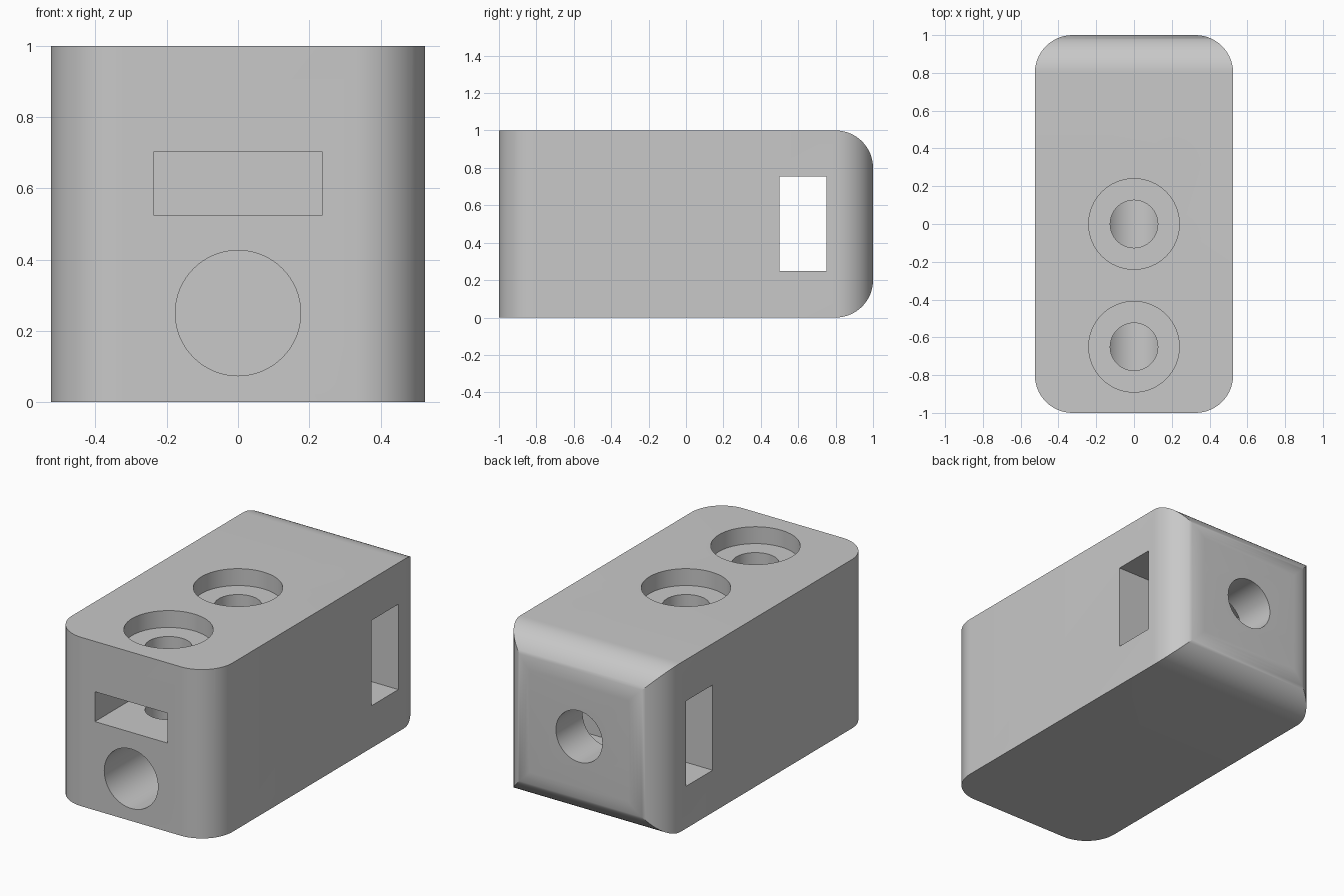
import bpy, math

if "Cube" in bpy.data.objects:
    bpy.data.objects.remove(bpy.data.objects["Cube"])

grey = bpy.data.materials.new("plain grey")
grey.diffuse_color = (0.58, 0.58, 0.58, 1)
grey.use_nodes = True
grey.node_tree.nodes["Principled BSDF"].inputs["Base Color"].default_value = grey.diffuse_color

W, R, N = 0.525, 0.2, 16  # half width, edge radius, arc steps


def prism(name, profile, place, lo, hi):
    """Extrude a 2D profile from lo to hi; place maps (u, v, w) to xyz."""
    n = len(profile)
    verts = [place(u, v, w) for w in (lo, hi) for u, v in profile]
    faces = [list(range(n))[::-1], list(range(n, 2 * n))]
    faces += [[i, (i + 1) % n, n + (i + 1) % n, n + i] for i in range(n)]
    mesh = bpy.data.meshes.new(name)
    mesh.from_pydata(verts, [], faces)
    mesh.materials.append(grey)
    obj = bpy.data.objects.new(name, mesh)
    bpy.context.collection.objects.link(obj)
    bpy.context.view_layer.objects.active = obj
    bpy.ops.object.select_all(action='DESELECT')
    obj.select_set(True)
    bpy.ops.object.mode_set(mode='EDIT')
    bpy.ops.mesh.select_all(action='SELECT')
    bpy.ops.mesh.normals_make_consistent(inside=False)
    bpy.ops.object.mode_set(mode='OBJECT')
    return obj


def rounded(u0, u1, v0, v1, corners):
    """Rectangle with a radius (or zero) per corner, from upper right anticlockwise."""
    out = []
    centres = [(u1, v1, -1, -1), (u0, v1, 1, -1), (u0, v0, 1, 1), (u1, v0, -1, 1)]
    for k, ((u, v, su, sv), r) in enumerate(zip(centres, corners)):
        for i in range(N + 1 if r else 1):
            a = math.pi / 2 * (k + i / N)
            out.append((u + su * r + r * math.cos(a), v + sv * r + r * math.sin(a))
                       if r else (u, v))
    return out


def circle(u, v, r, n=64):
    return [(u + r * math.cos(2 * math.pi * i / n), v + r * math.sin(2 * math.pi * i / n))
            for i in range(n)]


def along_x(u, v, w): return (w, u, v)
def along_y(u, v, w): return (u, w, v)
def along_z(u, v, w): return (u, v, w)


def combine(target, tool, operation):
    mod = target.modifiers.new(tool.name, 'BOOLEAN')
    mod.operation, mod.object, mod.solver = operation, tool, 'EXACT'
    bpy.context.view_layer.objects.active = target
    bpy.ops.object.modifier_apply(modifier=mod.name)
    bpy.data.objects.remove(tool)


# Block: rounded plan crossed with a side profile rounded at the back
block = prism("block", rounded(-W, W, -1, 1, (R, R, R, R)), along_z, 0, 1)
side = prism("side_profile", rounded(-1.5, 1, 0, 1, (R, 0, 0, R)), along_x, -1, 1)
combine(block, side, 'INTERSECT')

# Shaft bore, nut slot, through window and rear bore
cuts = [("shaft_bore", circle(0, 0.25, 0.176), along_y, -1.2, 0.25),
        ("nut_slot", rounded(-0.237, 0.237, 0.525, 0.702, (0, 0, 0, 0)), along_y, -1.2, 0.24),
        ("side_window", rounded(0.5, 0.75, 0.25, 0.755, (0, 0, 0, 0)), along_x, -1, 1),
        ("rear_bore", circle(0, 0.5, 0.152), along_y, 0.65, 1.2)]
# Counterbored screw holes that reach down into the shaft bore
for y in (0, -0.65):
    cuts.append(("counterbore", circle(0, y, 0.24), along_z, 0.9, 1.2))
    cuts.append(("screw_hole", circle(0, y, 0.126), along_z, 0.25, 1.1))
for cut in cuts:
    combine(block, prism(*cut), 'DIFFERENCE')

# Smooth rounded surfaces, crisp edges
bpy.ops.object.select_all(action='DESELECT')
block.select_set(True)
bpy.context.view_layer.objects.active = block
bpy.ops.object.shade_smooth_by_angle(angle=math.radians(30))
